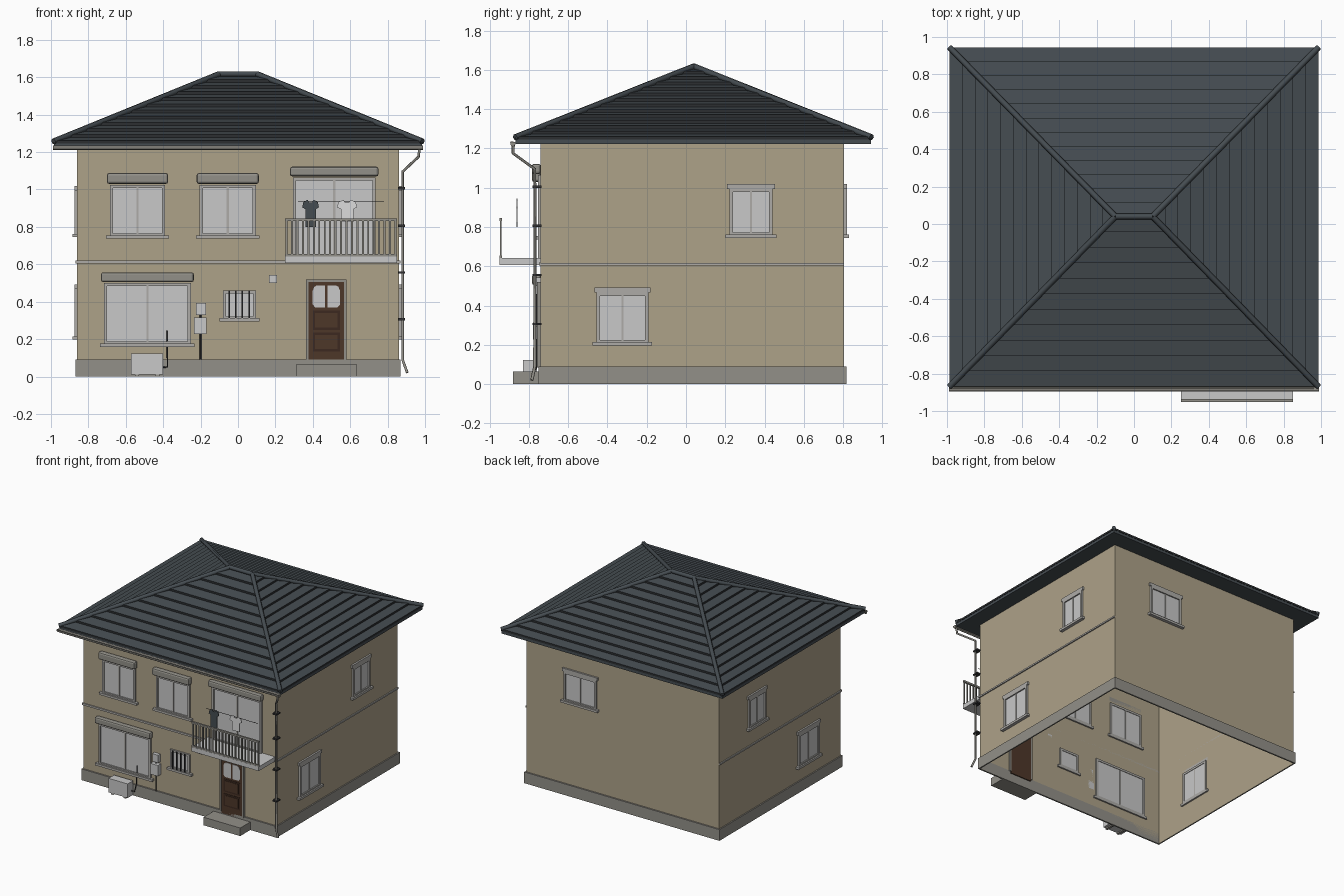
import bpy, bmesh
from mathutils import Vector as V

cube = bpy.data.objects.get("Cube")
if cube:
    bpy.data.objects.remove(cube, do_unlink=True)


def material(name, r, g, b):
    m = bpy.data.materials.new(name)
    m.use_nodes = True
    m.diffuse_color = (r, g, b, 1)
    bsdf = next(n for n in m.node_tree.nodes if n.type == 'BSDF_PRINCIPLED')
    bsdf.inputs["Base Color"].default_value = (r, g, b, 1)
    bsdf.inputs["Roughness"].default_value = 0.8
    return m


TAN = material("tan_plaster", .42, .36, .25)
CONCRETE = material("concrete_grey", .29, .28, .25)
SLATE = material("slate_tile", .06, .073, .083)
SHADE = material("dark_tile_edge", .025, .028, .031)
PALE = material("pale_grey", .58, .58, .58)
FRAME = material("frame_grey", .42, .41, .39)
BROWN = material("door_brown", .075, .038, .022)
PANEL = material("door_panel_brown", .045, .022, .014)
METAL = material("dark_metal", .03, .03, .032)
WHITE = material("white_cloth", .72, .72, .72)


def finish(name, bm, *mats, recalc=True):
    if recalc:
        bmesh.ops.recalc_face_normals(bm, faces=bm.faces)
    me = bpy.data.meshes.new(name)
    bm.to_mesh(me)
    bm.free()
    for m in mats:
        me.materials.append(m)
    ob = bpy.data.objects.new(name, me)
    bpy.context.collection.objects.link(ob)
    return ob


def box(name, lo, hi, mat):
    bm = bmesh.new()
    bmesh.ops.create_cube(bm, size=1)
    for v in bm.verts:
        v.co = V([(a + b) / 2 + c * (b - a) for a, b, c in zip(lo, hi, v.co)])
    return finish(name, bm, mat)


# Wall planes: u runs along the wall, d is the distance out from it
X, YF, YB = .86, -.74, .805
WALLS = {
    "front": lambda u, z, d: V((u, YF - d, z)),
    "back": lambda u, z, d: V((u, YB + d, z)),
    "right": lambda u, z, d: V((-X - d, u, z)),
    "left": lambda u, z, d: V((X + d, u, z)),
}


def wall_box(name, wall, u0, u1, z0, z1, d0, d1, mat):
    a, b = WALLS[wall](u0, z0, d0), WALLS[wall](u1, z1, d1)
    return box(name, [min(p) for p in zip(a, b)], [max(p) for p in zip(a, b)], mat)


def plate(name, pts, d, thick, mat):
    """Flat outline parallel to the front wall."""
    bm = bmesh.new()
    f = bm.faces.new([bm.verts.new(WALLS["front"](u, z, d)) for u, z in pts])
    ext = bmesh.ops.extrude_face_region(bm, geom=[f])["geom"]
    bmesh.ops.translate(bm, vec=(0, -thick, 0),
                        verts=[g for g in ext if isinstance(g, bmesh.types.BMVert)])
    return finish(name, bm, mat)


def tube(name, pts, r, mat):
    cu = bpy.data.curves.new(name, 'CURVE')
    cu.dimensions = '3D'
    cu.bevel_depth, cu.bevel_resolution, cu.use_fill_caps = r, 1, True
    sp = cu.splines.new('POLY')
    sp.points.add(len(pts) - 1)
    for p, co in zip(sp.points, pts):
        p.co = (*co, 1)
    cu.materials.append(mat)
    ob = bpy.data.objects.new(name, cu)
    bpy.context.collection.objects.link(ob)


# Hollow walls, open at the bottom
bm = bmesh.new()
ring = [bm.verts.new(p) for p in ((-X, YF, 0), (X, YF, 0), (X, YB, 0), (-X, YB, 0))]
top = [bm.verts.new(v.co + V((0, 0, 1.235))) for v in ring]
for i in range(4):
    j = (i + 1) % 4
    bm.faces.new((ring[i], ring[j], top[j], top[i]))
finish("walls", bm, TAN, recalc=False)

# Foundation and the band between floors
for w in ("front", "back"):
    wall_box(w + "_foundation", w, -.87, .87, 0, .09, 0, .012, CONCRETE)
for w in ("left", "right"):
    wall_box(w + "_foundation", w, YF, YB, 0, .09, 0, .01, CONCRETE)
    wall_box(w + "_floor_band", w, YF, YB, .605, .617, 0, .009, FRAME)
wall_box("front_floor_band", "front", -.868, .868, .605, .62, 0, .009, FRAME)


def window(name, wall, u0, u1, z0, z1, shutter=0, sill=True, split=True):
    t = .017
    wall_box(name + "_glass", wall, u0 + t, u1 - t, z0, z1 - t, -.006, .004, PALE)
    parts = [(u0, u0 + t, z0, z1), (u1 - t, u1, z0, z1),
             (u0 + t, u1 - t, z1 - t, z1), (u0 + t, u1 - t, z0, z0 + t * .6)]
    for p in parts:
        wall_box(name + "_frame", wall, *p, -.01, .014, FRAME)
    if split:
        c = (u0 + u1) / 2
        wall_box(name + "_mullion", wall, c - .006, c + .006, z0, z1 - t, -.008, .009, FRAME)
    if sill:
        wall_box(name + "_sill", wall, u0 - .02, u1 + .02, z0 - .018, z0, -.012, .025, FRAME)
    if shutter:
        ob = wall_box(name + "_shutter_box", wall, u0 - .016, u1 + .016,
                      z1 + .005, z1 + .005 + shutter, 0, .045, CONCRETE)
        bev = ob.modifiers.new("round", 'BEVEL')
        bev.width, bev.segments = .012, 2
    elif split:
        wall_box(name + "_cap", wall, u0 - .012, u1 + .012, z1, z1 + .025, 0, .014, FRAME)


# Front windows
window("upper_right_window", "front", -.685, -.39, .755, 1.025, .058)
window("upper_middle_window", "front", -.205, .095, .755, 1.025, .058)
window("balcony_door", "front", .294, .735, .64, 1.065, .052, sill=False)
window("living_room_window", "front", -.717, -.252, .177, .5, .052)
window("small_window", "front", -.08, .096, .312, .46, split=False)
for i in range(4):
    u = -.052 + i * .036
    wall_box("window_bar", "front", u, u + .008, .312, .46, .018, .026, METAL)

# Side and back windows
for w in ("left", "right"):
    window(w + "_upper_window", w, .222, .44, .763, .995)
    window(w + "_lower_window", w, -.455, -.192, .215, .467)
window("back_window", "back", .23, .52, .763, .995)

# Entrance door and step
for u in (.364, .567):
    wall_box("door_jamb", "front", u, u + .014, .085, .52, -.01, .018, CONCRETE)
wall_box("door_head", "front", .378, .567, .505, .52, -.01, .018, CONCRETE)
wall_box("door_leaf", "front", .378, .567, .07, .505, -.008, .012, BROWN)
for z0, z1 in ((.134, .235), (.25, .353)):
    wall_box("door_panel", "front", .4, .545, z0, z1, .012, .015, PANEL)
    wall_box("door_panel_field", "front", .413, .532, z0 + .013, z1 - .013, .015, .018, BROWN)
for s in (-1, 1):
    shape = [(.007, .37), (.06, .37), (.073, .385), (.073, .46), (.064, .48),
             (.05, .488), (.007, .488)]
    plate("door_pane", [(.4725 + s * u, z) for u, z in shape], .012, .004, PALE)
wall_box("door_step", "front", .31, .636, 0, .065, .012, .14, CONCRETE)

# Balcony with front railing
wall_box("balcony_slab", "front", .25, .85, .607, .642, 0, .21, PALE)
wall_box("balcony_top_rail", "front", .25, .85, .832, .846, .196, .211, CONCRETE)
wall_box("balcony_low_rail", "front", .25, .85, .642, .654, .198, .209, CONCRETE)
for i in range(21):
    u = .255 + i * .0291
    wall_box("balcony_bar", "front", u, u + .01, .642, .835, .199, .208, CONCRETE)

# Washing line with two shirts
tube("washing_line", [(.32, -.86, .937), (.78, -.86, .937)], .0018, METAL)


def shirt(name, c, z0, z1, half, mat):
    body = half * .62
    right = [(body, z0), (body, z1 - .05), (half, z1 - .04), (half * .85, z1 - .012),
             (half * .35, z1), (half * .2, z1 - .014)]
    pts = [(c + u, z) for u, z in right] + [(c - u, z) for u, z in reversed(right)]
    plate(name, pts, .117, .006, mat)


shirt("dark_shirt", .388, .80, .945, .045, SLATE)
shirt("white_shirt", .583, .825, .945, .054, WHITE)

# Utility boxes on the front wall
wall_box("vent", "front", .166, .208, .5, .542, 0, .025, PALE)
wall_box("upper_meter", "front", -.225, -.172, .33, .392, 0, .03, PALE)
wall_box("lower_meter", "front", -.235, -.168, .228, .315, 0, .04, PALE)
tube("meter_pipe", [(-.2, -.757, .09), (-.2, -.757, .335)], .005, METAL)
wall_box("outdoor_unit", "front", -.572, -.402, .01, .123, .02, .09, PALE)
for u in (-.55, -.44):
    wall_box("unit_foot", "front", u, u + .02, 0, .01, .02, .09, CONCRETE)
tube("unit_pipe", [(-.405, -.78, .05), (-.377, -.78, .05), (-.377, -.755, .1),
                   (-.377, -.745, .245)], .004, METAL)

# Stepped tile courses on four slopes
EZ, RX, RY, RZ = 1.245, .1, .04, 1.606
LIFT = V((0, 0, .016))
FL, FR = V((-.987, -.87, EZ)), V((.987, -.87, EZ))
BR, BL = V((.987, .945, EZ)), V((-.987, .945, EZ))
RL, RR = V((-RX, RY, RZ)), V((RX, RY, RZ))
bm = bmesh.new()
for a, b, c, d, n in ((FL, FR, RL, RR, 11), (FR, BR, RR, RR, 13),
                      (BR, BL, RR, RL, 12), (BL, FL, RL, RL, 13)):
    for i in range(n):
        l0, r0 = a.lerp(c, i / n), b.lerp(d, i / n)
        l1, r1 = a.lerp(c, (i + 1) / n), b.lerp(d, (i + 1) / n)
        tread = [l0 + LIFT, r0 + LIFT, r1, l1]
        if (r1 - l1).length < 1e-5:
            tread.pop()
        bm.faces.new([bm.verts.new(p) for p in tread])
        riser = bm.faces.new([bm.verts.new(p) for p in (l0, r0, r0 + LIFT, l0 + LIFT)])
        riser.material_index = 1
finish("roof_tiles", bm, SLATE, SHADE, recalc=False)
box("eave_slab", (-.985, -.868, 1.223), (.985, .943, EZ), SLATE)

# Hip and ridge caps
up = V((0, 0, .012))
for corner, end in ((FL, RL), (FR, RR), (BR, RR), (BL, RL)):
    tube("hip_cap", [corner + up, end + up], .016, SLATE)
tube("ridge_cap", [RL + up, RR + up], .016, SLATE)

# Gutter trough and downpipe
trough = [(-.896, 1.234), (-.892, 1.217), (-.881, 1.21), (-.87, 1.217), (-.868, 1.234)]
bm = bmesh.new()
rows = [[bm.verts.new((x, y, z)) for y, z in trough] for x in (-.99, .99)]
for i in range(len(trough) - 1):
    bm.faces.new((rows[0][i], rows[1][i], rows[1][i + 1], rows[0][i + 1]))
for row in rows:
    bm.faces.new(row)
gutter = finish("gutter", bm, CONCRETE)
gutter.modifiers.new("thickness", 'SOLIDIFY').thickness = .003
tube("downpipe", [(.97, -.88, 1.215), (.965, -.88, 1.175), (.88, -.77, 1.095),
                  (.88, -.77, .09), (.905, -.785, .02)], .008, CONCRETE)
for z in (.3, .55, .8, 1.0):
    box("pipe_bracket", (.855, -.782, z), (.892, -.735, z + .012), METAL)
